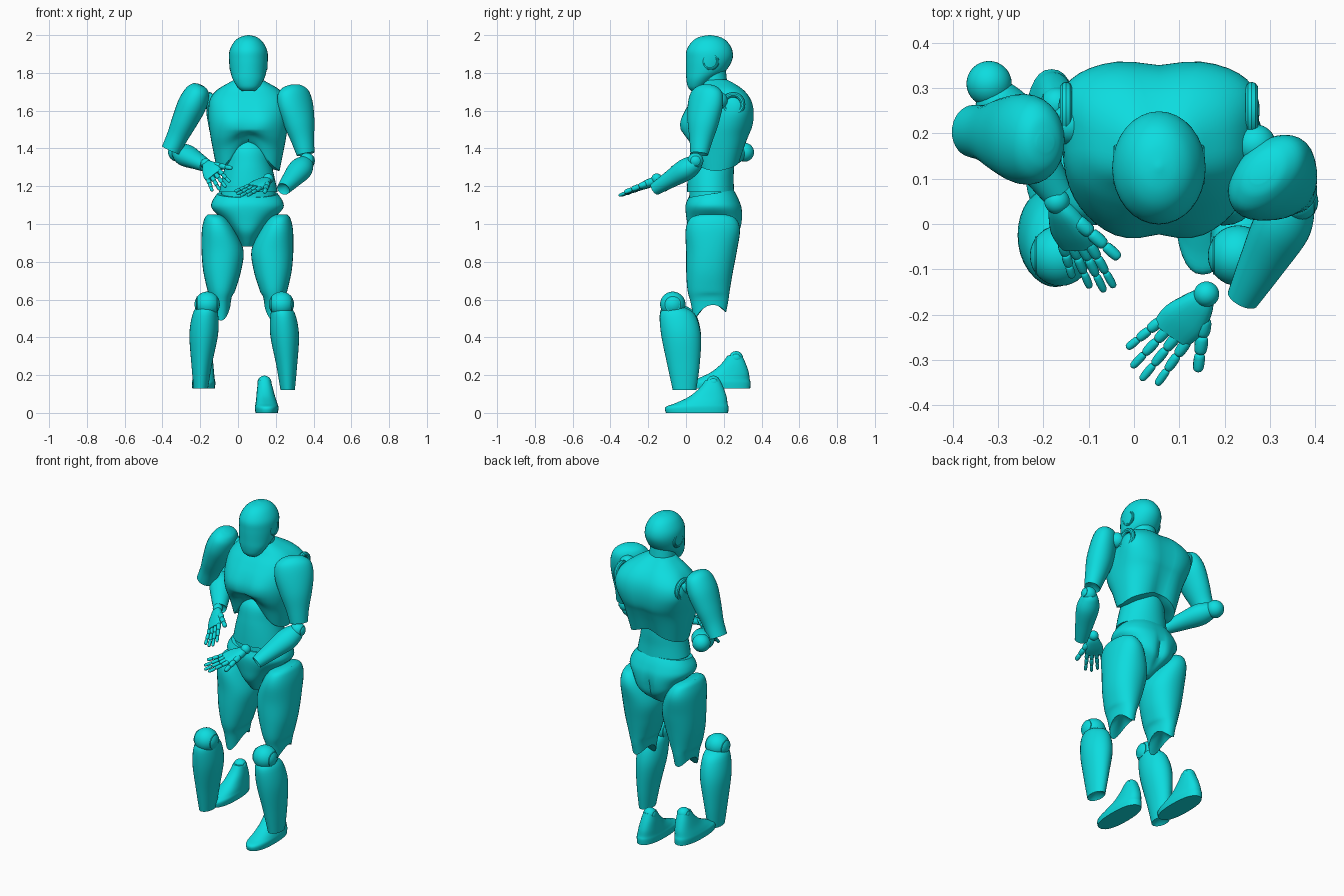
import bpy, bmesh, math
from mathutils import Matrix, Vector

if "Cube" in bpy.data.objects:
    bpy.data.objects.remove(bpy.data.objects["Cube"])

teal = bpy.data.materials.new("bright_turquoise")
teal.use_nodes = True
teal.diffuse_color = (0.004, 0.72, 0.74, 1)
teal.node_tree.nodes["Principled BSDF"].inputs["Base Color"].default_value = teal.diffuse_color

MID = 0.055      # centre line of the body


def finish(name, bm, angle=40):
    bmesh.ops.recalc_face_normals(bm, faces=bm.faces)
    mesh = bpy.data.meshes.new(name)
    bm.to_mesh(mesh)
    bm.free()
    mesh.materials.append(teal)
    obj = bpy.data.objects.new(name, mesh)
    bpy.context.collection.objects.link(obj)
    bpy.ops.object.select_all(action='DESELECT')
    obj.select_set(True)
    bpy.context.view_layer.objects.active = obj
    bpy.ops.object.shade_smooth_by_angle(angle=math.radians(angle))


def spline(a, b, c, d, t):
    return [(2*q + (r-p)*t + (2*p-5*q+4*r-s)*t*t + (3*q-p-3*r+s)*t**3) / 2
            for p, q, r, s in zip(a, b, c, d)]


def loft(bm, rings, matrix=Matrix(), warp=None, power=1.0, seg=32, steps=5, hollow=0.0):
    """Skin oval rings (x, y, z, rx, ry) with a smooth curve; hollow sinks the last end."""
    ext = [rings[0]] + list(rings) + [rings[-1]]
    rows = [spline(*ext[i:i+4], k/steps) for i in range(len(rings)-1) for k in range(steps)]
    rows.append(rings[-1])
    grid = []
    for x, y, z, rx, ry in rows:
        row = []
        for k in range(seg):
            a = math.tau * k / seg
            c, s = math.cos(a), math.sin(a)
            p = Vector((x + rx*math.copysign(abs(c)**power, c),
                        y + ry*math.copysign(abs(s)**power, s), z))
            row.append(bm.verts.new(matrix @ (warp(p, s) if warp else p)))
        grid.append(row)
    for low, high in zip(grid, grid[1:]):
        for k in range(seg):
            n = (k+1) % seg
            bm.faces.new((low[k], low[n], high[n], high[k]))
    first, last = [sum((v.co for v in row), Vector()) / seg for row in (grid[0], grid[-1])]
    for row, centre in ((grid[0], first), (grid[-1], last.lerp(first, hollow))):
        hub = bm.verts.new(centre)
        for k in range(seg):
            bm.faces.new((row[k], row[(k+1) % seg], hub))


def part(name, rings, **options):
    bm = bmesh.new()
    loft(bm, rings, **options)
    finish(name, bm)


def frame(origin, direction, side):
    """Local z along the limb, local x toward the side vector."""
    d = Vector(direction).normalized()
    s = Vector(side)
    s = (s - d*s.dot(d)).normalized()
    m = Matrix((s, d.cross(s), d)).transposed().to_4x4()
    m.translation = origin
    return m


def limb(name, start, end, side, profile):
    start, end = Vector(start), Vector(end)
    size = (end-start).length
    part(name, [(0, 0, t*size, rx, ry) for t, rx, ry in profile],
         matrix=frame(start, end-start, side), hollow=.1)


def joint(name, centre, radius, pin=0.0):
    """Ball joint, with an optional flat pin across x."""
    bm = bmesh.new()
    place = Matrix.Translation(centre)
    bmesh.ops.create_uvsphere(bm, u_segments=32, v_segments=20, radius=radius, matrix=place)
    if pin:
        bmesh.ops.create_cone(bm, cap_ends=True, segments=32, radius1=pin, radius2=pin,
                              depth=radius*1.66, matrix=place @ Matrix.Rotation(math.pi/2, 4, 'Y'))
    finish(name, bm)


def ring(name, centre, radius, thickness, axis='Y'):
    bpy.ops.mesh.primitive_torus_add(location=centre, major_radius=radius, minor_radius=thickness,
                                     major_segments=36, minor_segments=10,
                                     rotation=(0, math.pi/2 if axis == 'Y' else 0, 0))
    obj = bpy.context.object
    obj.name = name
    obj.data.materials.append(teal)
    bpy.ops.object.shade_smooth_by_angle()


def bump(value, width):
    return math.exp(-(value/width)**2)


# Head, neck, ear discs and shoulder sockets
part("head", [(MID, .052, 1.705, .035, .025), (MID, .056, 1.725, .058, .046),
              (MID, .075, 1.765, .082, .073), (MID, .105, 1.81, .096, .105),
              (MID, .122, 1.87, .103, .123), (MID, .124, 1.92, .099, .121),
              (MID, .125, 1.965, .075, .094), (MID, .125, 1.99, .043, .055),
              (MID, .125, 2.0, .004, .004)])
part("neck", [(MID, .16, 1.66, .085, .08), (MID, .15, 1.72, .076, .073), (MID, .14, 1.82, .07, .07)])
ring("neck_collar", (MID, .15, 1.735), .074, .01, 'Z')
for side, sign in (("left", 1), ("right", -1)):
    ring(side + "_ear_disc", (MID + sign*.093, .13, 1.86), .038, .008)
    ring(side + "_shoulder_socket", (MID + sign*.205, .25, 1.635), .05, .014)
joint("left_shoulder_ball", (.268, .175, 1.655), .045)
joint("right_shoulder_ball", (-.14, .22, 1.645), .045)


# Chest shell with rib arch, pectorals, broad shoulder blades and spine groove
def chest_shape(p, s):
    x = p.x - MID
    front, back = max(0, -s), max(0, s)
    fade = min(1, max(0, (1.5 - p.z) / .22))
    pec = bump(abs(x) - .09, .07) * bump(p.z - 1.54, .06)
    p.y += -.014*front*pec + .004*front*bump(x, .025) - .014*back*bump(x, .045)
    p.z += fade * (.17*front*bump(x, .11) + back*(.03 + .04*bump(x, .1)))
    p.x += x * .3 * back * bump(p.z - 1.61, .1)
    return p


part("chest", [(MID, .165, 1.28, .165, .125), (MID, .165, 1.38, .185, .15),
               (MID, .16, 1.46, .2, .178), (MID, .168, 1.53, .21, .192),
               (MID, .18, 1.6, .212, .184), (MID, .19, 1.66, .203, .158),
               (MID, .19, 1.71, .165, .12), (MID, .172, 1.75, .1, .082),
               (MID, .16, 1.765, .07, .065)], warp=chest_shape, power=.8, seg=48)
part("abdomen", [(MID, .13, 1.17, .155, .125), (MID, .13, 1.24, .14, .122),
                 (MID, .135, 1.32, .122, .12), (MID, .14, 1.4, .11, .11),
                 (MID, .145, 1.45, .06, .07)])
part("waist_band", [(MID, .13, 1.12, .15, .115), (MID, .13, 1.19, .14, .11)])


# Pelvis with full seat and cleft
def seat_shape(p, s):
    back = max(0, s)
    p.x += (p.x - .05) * .55 * back * bump(p.z - .97, .06)
    p.y -= .025 * back * bump(p.x - .05, .022) * bump(p.z - 1.0, .08)
    p.z += .02 * s * bump(p.z - 1.16, .05)
    return p


part("pelvis", [(.05, .13, .88, .03, .055), (.05, .14, .91, .045, .09), (.05, .15, .96, .078, .134),
                (.05, .152, 1.02, .128, .148), (.05, .147, 1.08, .187, .15),
                (.05, .14, 1.12, .187, .14), (.05, .132, 1.16, .16, .12)],
     warp=seat_shape, power=.9, seg=48)


# Thighs with a hollow knee end
def knee_cut(p, s):
    p.z += max(0, (.64 - p.z) / .12) * (.02*s + .055*(1 - s*s))
    return p


THIGH = [(.225, .142, 1.05, .035, .07), (.217, .142, 1.03, .06, .12), (.203, .142, .97, .088, .144),
         (.182, .135, .86, .111, .135), (.184, .125, .75, .1, .124), (.188, .12, .65, .074, .112),
         (.19, .125, .59, .057, .1), (.19, .127, .51, .05, .085)]
SHIN = [(.23, -.06, .56, .045, .05), (.238, -.045, .52, .066, .093), (.247, -.026, .41, .076, .105),
        (.258, -.013, .25, .055, .085), (.263, -.008, .12, .038, .062)]
FOOT = [(.152, .058, 0, .06, .165), (.152, .058, .03, .062, .167), (.151, .08, .05, .058, .14),
        (.147, .115, .085, .05, .1), (.143, .135, .13, .042, .065), (.14, .142, .175, .032, .038)]


def mirrored(rings, centre, dy=0, dz=0):
    return [(2*centre - x, y + dy, z + dz, rx, ry) for x, y, z, rx, ry in rings]


# Legs, each in its loosened pose
for side in ("left", "right"):
    right = side == "right"
    part(side + "_thigh", mirrored(THIGH, .05) if right else THIGH, warp=knee_cut, power=.92,
         hollow=.12)
    part(side + "_shin", mirrored(SHIN, .033, 0, .01) if right else SHIN, hollow=.08)
    joint(side + "_knee_ball", (-.163 if right else .23, -.07, .575), .067, .042)
    part(side + "_foot", mirrored(FOOT, -.015, .117, .13) if right else FOOT, power=.85)
    ankle = Vector((-.17, .265, .29)) if right else Vector((.14, .145, .16))
    joint(side + "_ankle_ball", ankle, .037, .022)

# Arms
LEFT_UPPER = [(0, .03, .02), (.03, .065, .045), (.12, .1, .066), (.3, .108, .074), (.55, .09, .073),
              (.8, .064, .058), (1, .05, .045)]
RIGHT_UPPER = [(0, .02, .02), (.03, .045, .06), (.12, .066, .09), (.3, .076, .1), (.55, .068, .086),
               (.8, .056, .064), (1, .052, .058)]
FORE = [(0, .03, .03), (.08, .048, .046), (.3, .064, .058), (.65, .052, .046), (1, .036, .034)]
limb("left_upper_arm", (.283, .115, 1.735), (.358, .07, 1.37), (.7, .7, 0), LEFT_UPPER)
limb("right_upper_arm", (-.195, .18, 1.735), (-.355, .205, 1.39), (1, 0, 0), RIGHT_UPPER)
limb("left_forearm", (.365, .065, 1.33), (.24, -.165, 1.185), (1, 0, 0), FORE)
limb("right_forearm", (-.32, .3, 1.385), (-.17, .07, 1.31), (1, 0, 0), FORE)
joint("left_elbow_ball", (.365, .05, 1.335), .042, .026)
joint("right_elbow_ball", (-.32, .31, 1.38), .05)


# Hands: palm, jointed fingers and thumb in one piece
def hand(name, wrist, direction, side):
    m = frame(wrist, direction, side)
    bm = bmesh.new()
    loft(bm, [(0, 0, .0, .02, .016), (0, 0, .03, .036, .022), (-.004, 0, .08, .052, .021),
              (-.008, 0, .125, .047, .015)], m, power=.8, seg=20)

    def digit(base, tip, radius):
        base, tip = Vector(base), Vector(tip)
        for k in range(3):
            a, b = base.lerp(tip, k/3), base.lerp(tip, (k+1)/3)
            r = radius * (1 - .13*k)
            size = (b-a).length
            local = frame(a, b-a, (0, 1, 0))
            loft(bm, [(0, 0, z*size, r*w, r*w) for z, w in
                      ((0, .5), (.1, .9), (.5, 1), (.9, .85), (1.02, .4))],
                 m @ local, seg=12, steps=3)

    for k in range(4):
        reach = (.21, .24, .252, .24)[k]
        digit((-.045 + .025*k, 0, .115), (-.066 + .034*k, .004, reach), .0125)
    digit((.03, 0, .05), (.09, 0, .16), .017)
    finish(name, bm)


hand("left_hand", (.16, -.155, 1.235), (-.14, -.18, -.085), (.6, -.5, -.12))
joint("left_wrist_ball", (.16, -.155, 1.24), .028)
hand("right_hand", (-.17, .045, 1.32), (.115, -.21, -.14), (.09, 0, .07))
joint("right_wrist_ball", (-.17, .05, 1.32), .028)
